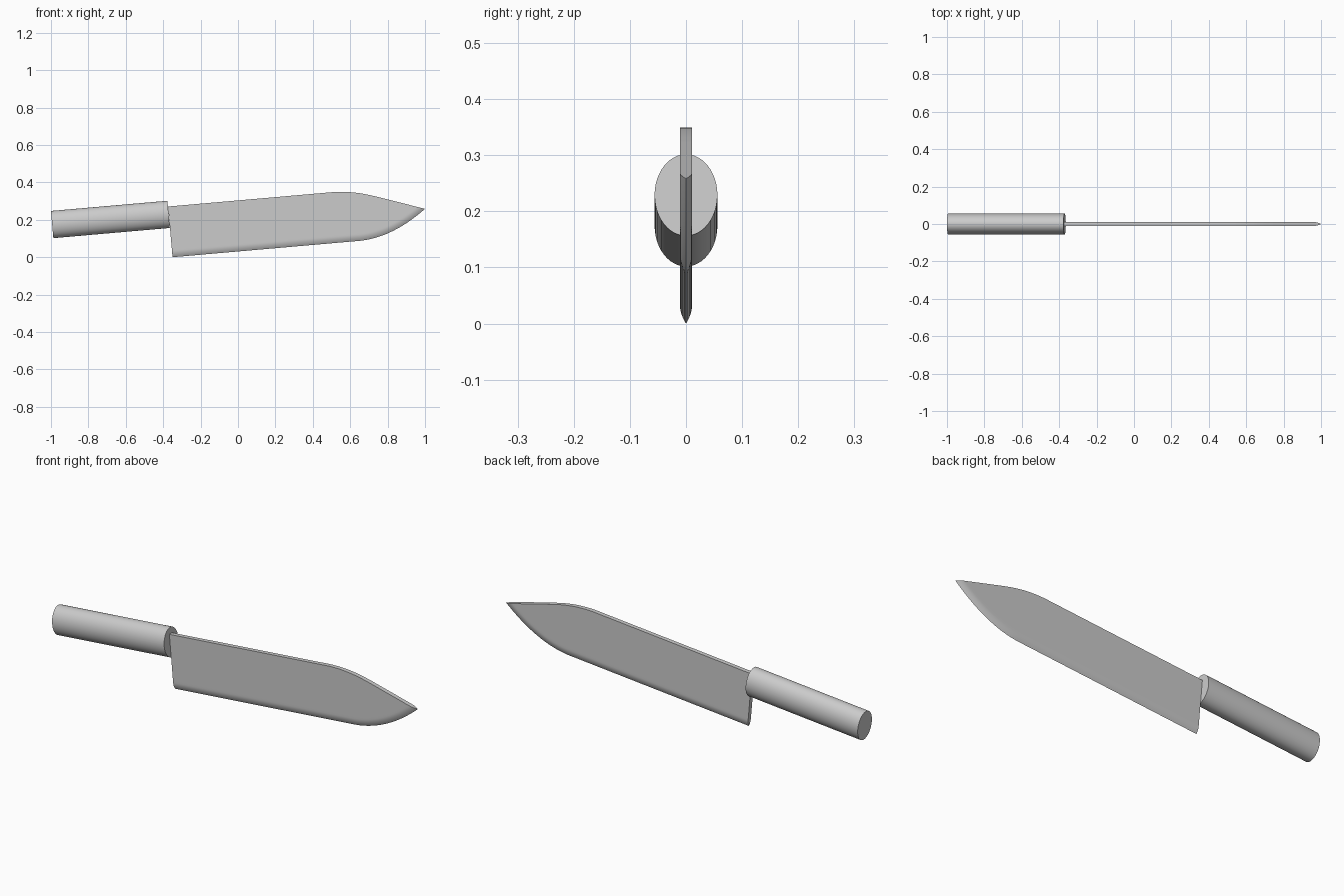
import bpy, bmesh, math
from mathutils import Matrix

cube = bpy.data.objects.get("Cube")
if cube:
    bpy.data.objects.remove(cube)

# One plain grey for the whole knife
GREY = (0.6, 0.6, 0.6, 1)
grey = bpy.data.materials.new("plain_grey")
grey.use_nodes = True
grey.diffuse_color = GREY
grey.node_tree.nodes["Principled BSDF"].inputs["Base Color"].default_value = GREY

# The knife lies along local x with the heel of the edge at the origin, then tilts up
TILT = Matrix.Translation((-0.35, 0, 0)) @ Matrix.Rotation(math.radians(-5), 4, "Y")


def finish(bm, name):
    bmesh.ops.recalc_face_normals(bm, faces=bm.faces)
    bm.transform(TILT)
    mesh = bpy.data.meshes.new(name)
    bm.to_mesh(mesh)
    bm.free()
    mesh.materials.append(grey)
    obj = bpy.data.objects.new(name, mesh)
    bpy.context.collection.objects.link(obj)
    bpy.ops.object.select_all(action="DESELECT")
    obj.select_set(True)
    bpy.context.view_layer.objects.active = obj
    bpy.ops.object.shade_smooth_by_angle(angle=math.radians(30))


# Blade outline: straight edge sweeping up, straight spine dropping to the tip
LENGTH, HEIGHT, TIP = 1.367, 0.272, 0.14
BELLY, BEND, BEND_END, DROP = 1.0, 0.87, 1.1, 0.347
THICK, GRIND = 0.011, 0.035


def edge_height(u):
    t = max(0, u - BELLY) / (LENGTH - BELLY)
    return TIP * t ** 1.95


def edge_slope(u):
    return (edge_height(u + 0.001) - edge_height(u - 0.001)) / 0.002


def spine_height(u):
    if u < BEND:
        return HEIGHT
    if u < BEND_END:
        return HEIGHT - DROP * (u - BEND) ** 2 / (2 * (BEND_END - BEND))
    return TIP + DROP * (LENGTH - u)


def half_thickness(depth):
    t = min(depth / GRIND, 1)
    return THICK * (1 - (1 - t) ** 2)


def section(bm, u):
    low, high = edge_height(u), spine_height(u)
    stretch = math.hypot(1, edge_slope(u))
    rows = [GRIND * k / 6 for k in range(1, 7)] + [GRIND * 1.3, 1]
    side = []
    for depth in rows:
        v = min(low + depth * stretch, high)
        side.append((half_thickness((v - low) / stretch), v))
    loop = [(0, low)] + side + [(-y, v) for y, v in reversed(side)]
    return [bm.verts.new((u, y, v)) for y, v in loop]


bm = bmesh.new()
STEPS = 48
stations = [0, BEND / 2] + [BEND + (LENGTH - BEND) * i / STEPS for i in range(STEPS + 1)]
loops = [section(bm, u) for u in stations]
for a, b in zip(loops, loops[1:]):
    for i in range(len(a)):
        j = (i + 1) % len(a)
        bm.faces.new((a[i], a[j], b[j], b[i]))
bm.faces.new(loops[0])
bmesh.ops.remove_doubles(bm, verts=bm.verts, dist=0.00002)
finish(bm, "blade")

# Oval handle with an inset ring on the end that meets the blade
HANDLE = 0.625
bm = bmesh.new()
place = (Matrix.Translation((-HANDLE / 2 - 0.001, 0, 0.23))
         @ Matrix.Diagonal((1, 0.056, 0.073, 1))
         @ Matrix.Rotation(math.radians(90), 4, "Y"))
bmesh.ops.create_cone(bm, cap_ends=True, segments=48, radius1=1, radius2=1,
                      depth=HANDLE, matrix=place)
front = max(bm.faces, key=lambda f: f.calc_center_median().x)
bmesh.ops.inset_region(bm, faces=[front], thickness=0.012)
finish(bm, "handle")
